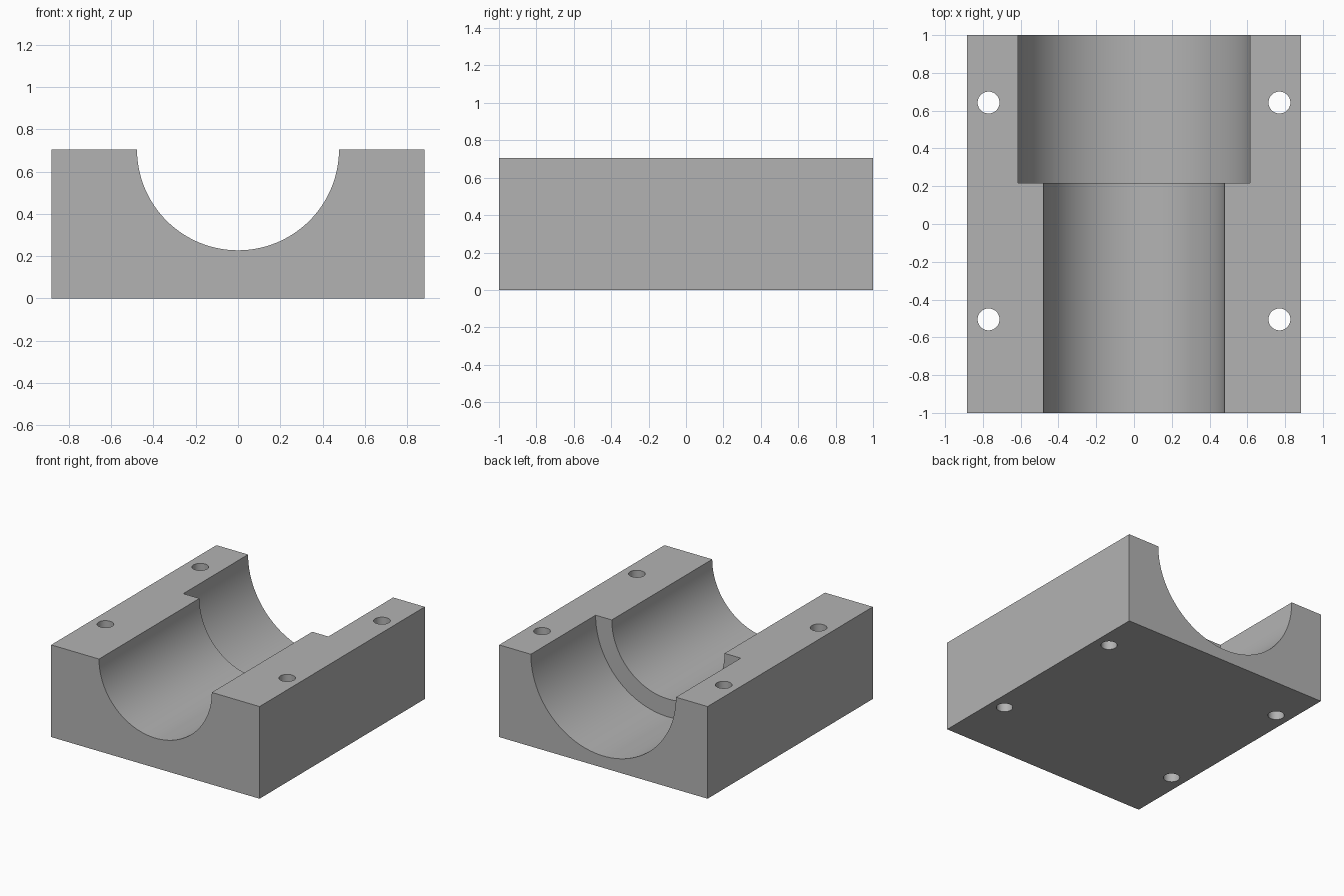
import bpy
import math

cube = bpy.data.objects.get("Cube")
if cube:
    bpy.data.objects.remove(cube, do_unlink=True)

WIDTH, LENGTH, HEIGHT = 1.766, 2.0, 0.706
STEP_Y = 0.216

# Plain grey finish
grey = bpy.data.materials.new("plain grey")
grey.use_nodes = True
colour = (0.45, 0.45, 0.45, 1)
grey.diffuse_color = colour
grey.node_tree.nodes["Principled BSDF"].inputs["Base Color"].default_value = colour

# Block
bpy.ops.mesh.primitive_cube_add(size=1, location=(0, 0, HEIGHT / 2))
block = bpy.context.object
block.name = "bearing_block_half"
block.scale = (WIDTH, LENGTH, HEIGHT)
bpy.ops.object.transform_apply(location=False, rotation=False, scale=True)
block.data.materials.append(grey)


def cut(name, radius, depth, location, along_y=False, sides=128):
    """Subtract a round cutter from the block."""
    bpy.ops.mesh.primitive_cylinder_add(
        vertices=sides, radius=radius, depth=depth, location=location,
        rotation=(math.pi / 2 if along_y else 0, 0, 0))
    cutter = bpy.context.object
    cutter.name = name
    cutter.data.materials.append(grey)
    mod = block.modifiers.new(name, "BOOLEAN")
    mod.operation = "DIFFERENCE"
    mod.solver = "EXACT"
    mod.object = cutter
    bpy.context.view_layer.objects.active = block
    bpy.ops.object.modifier_apply(modifier=name)
    bpy.data.objects.remove(cutter, do_unlink=True)


# Stepped half-round bore: narrow right through, wide at the back
cut("narrow_bore", 0.478, LENGTH + 0.4, (0, 0, HEIGHT), True)
cut("wide_bore", 0.615, 1.0, (0, STEP_Y + 0.5, HEIGHT), True)

# Four bolt holes
for x in (-0.77, 0.77):
    for y in (-0.505, 0.643):
        cut("bolt_hole", 0.058, 1.2, (x, y, HEIGHT / 2), sides=48)

# Smooth curved walls, sharp edges
bpy.ops.object.select_all(action="DESELECT")
block.select_set(True)
bpy.context.view_layer.objects.active = block
bpy.ops.object.shade_smooth_by_angle(angle=math.radians(30))
